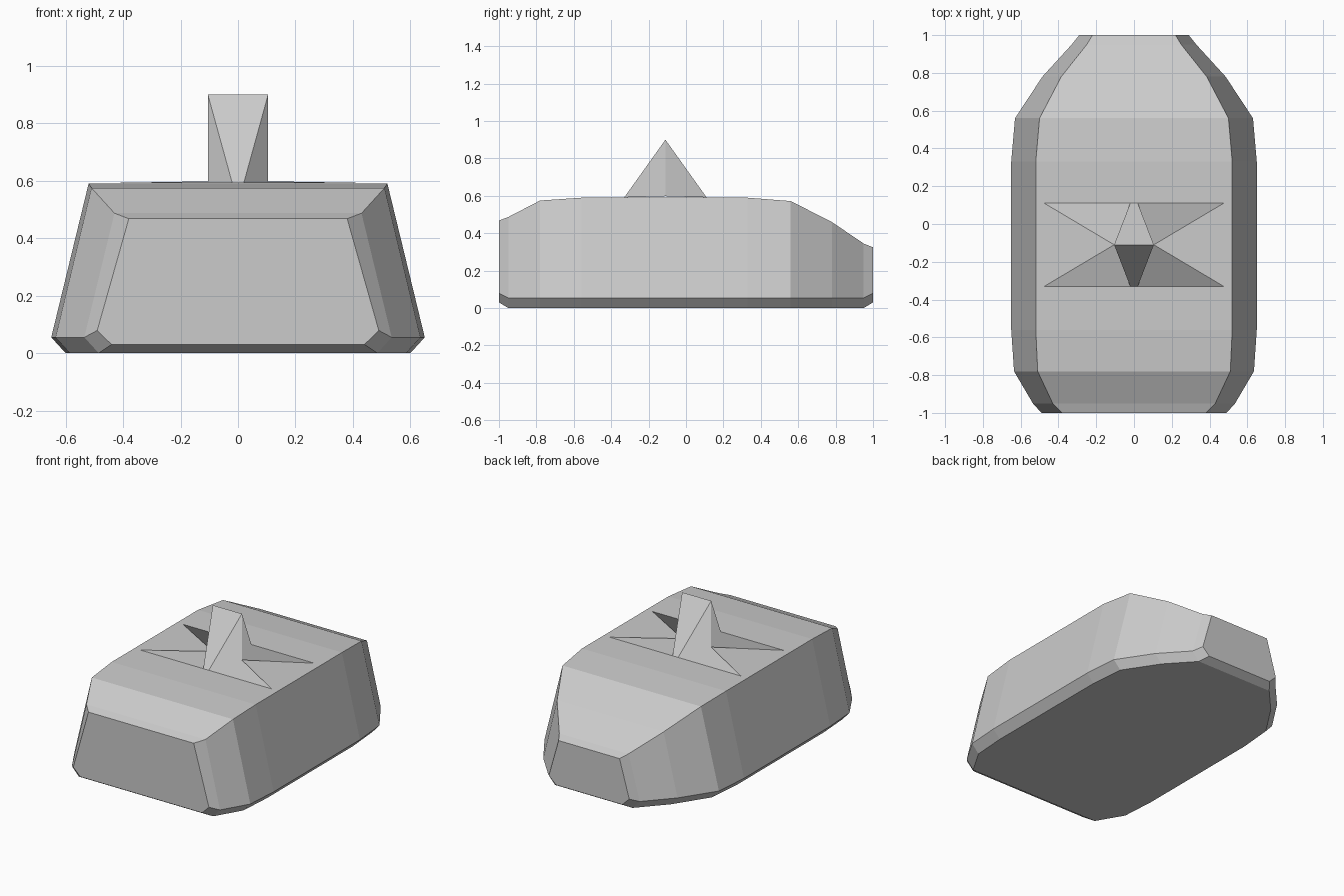
import bpy

if "Cube" in bpy.data.objects:
    bpy.data.objects.remove(bpy.data.objects["Cube"])


def make_object(name, verts, faces):
    mesh = bpy.data.meshes.new(name)
    mesh.from_pydata(verts, [], faces)
    mesh.update()
    obj = bpy.data.objects.new(name, mesh)
    bpy.context.collection.objects.link(obj)
    return obj


# Body: six-sided sections lofted from front to back
# (y, half width at flare, half width at top, top height, lift of lower edge)
stations = [
    (-1.00, 0.49, 0.38, 0.468, 0.03),
    (-0.95, 0.535, 0.43, 0.487, 0),
    (-0.78, 0.635, 0.51, 0.575, 0),
    (-0.56, 0.65, 0.52, 0.59, 0),
    (0.33, 0.65, 0.52, 0.59, 0),
    (0.56, 0.63, 0.50, 0.572, 0),
    (0.78, 0.485, 0.385, 0.46, 0),
    (0.95, 0.33, 0.25, 0.345, 0),
    (1.00, 0.29, 0.22, 0.325, 0.03),
]
verts, faces = [], []
for y, wide, top, height, lift in stations:
    low = wide - 0.05
    verts += [(-low, y, lift), (low, y, lift), (wide, y, 0.055 + lift * 0.8),
              (top, y, height), (-top, y, height), (-wide, y, 0.055 + lift * 0.8)]
last = 6 * (len(stations) - 1)
for a in range(0, last, 6):
    for i in range(6):
        j = (i + 1) % 6
        faces.append((a + i, a + j, a + 6 + j, a + 6 + i))
faces += [tuple(range(5, -1, -1)), tuple(range(last, last + 6))]
make_object("body", verts, faces)

# Top fin: ridged wedge with a pinched base and four flat pointed wings
MID, HALF, BASE = -0.11, 0.22, 0.592
verts, faces = [], []
for sx in (-1, 1):
    for sy in (-1, 1):
        n = len(verts)
        y = MID + sy * HALF
        verts += [(sx * 0.02, y, BASE), (sx * 0.475, y, BASE),
                  (sx * 0.105, MID, BASE + 0.006), (sx * 0.105, MID, 0.9)]
        quad = (n, n + 1, n + 2, n + 3)
        faces.append(quad if sx * sy < 0 else (n, n + 3, n + 2, n + 1))
# Sloping front and back of the wedge
faces += [(0, 8, 11, 3), (4, 7, 15, 12)]
make_object("top_fin", verts, faces)
